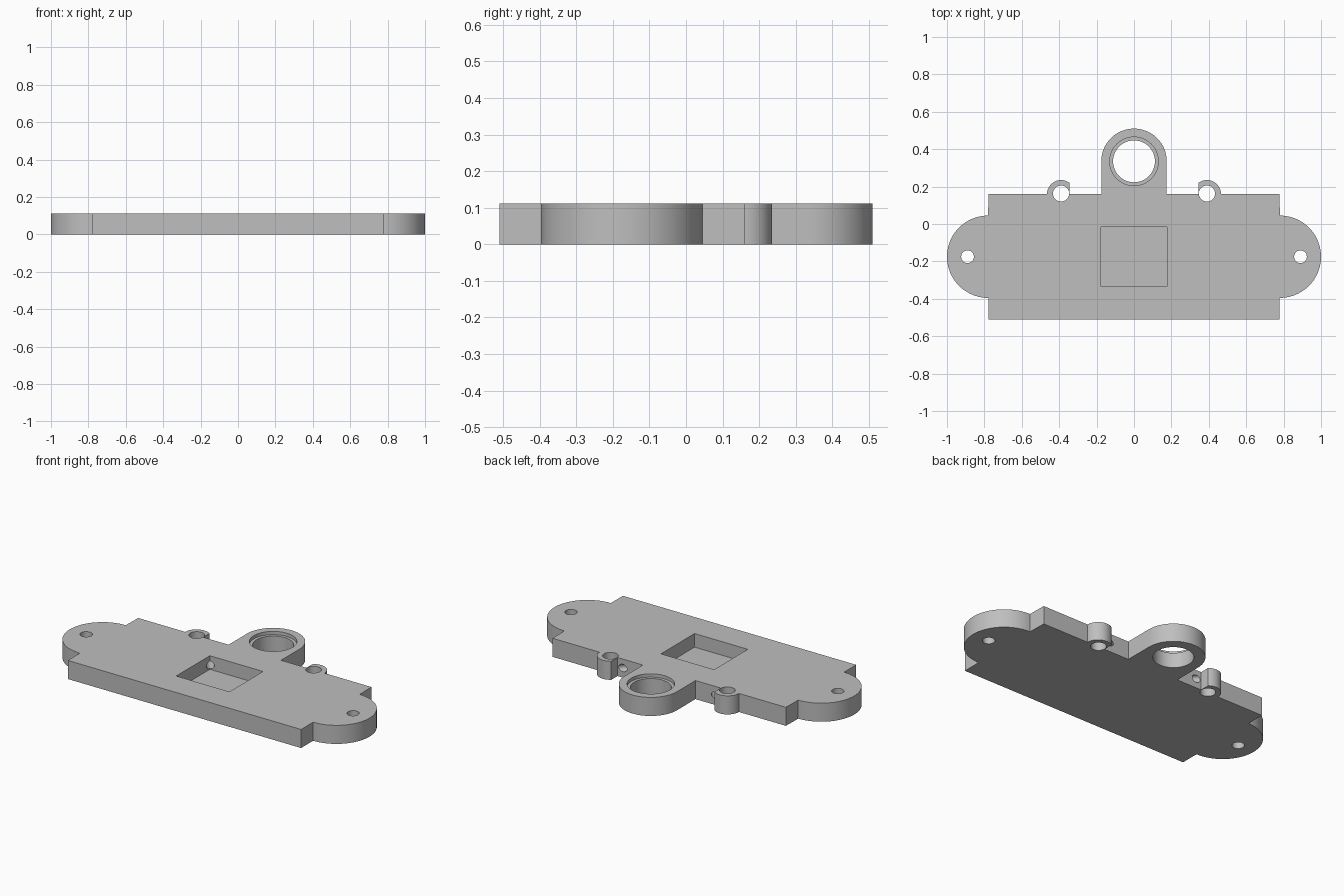
import bpy, bmesh, math
from mathutils import Vector, Matrix

cube = bpy.data.objects.get("Cube")
if cube:
    bpy.data.objects.remove(cube, do_unlink=True)

THICK = 0.112
BACK = 0.16

grey = bpy.data.materials.new("plain grey")
grey.use_nodes = True
colour = (0.52, 0.52, 0.52, 1)
grey.diffuse_color = colour
grey.node_tree.nodes["Principled BSDF"].inputs["Base Color"].default_value = colour


def make_object(name, bm):
    bmesh.ops.recalc_face_normals(bm, faces=bm.faces)
    mesh = bpy.data.meshes.new(name)
    bm.to_mesh(mesh)
    bm.free()
    mesh.materials.append(grey)
    obj = bpy.data.objects.new(name, mesh)
    bpy.context.collection.objects.link(obj)
    return obj


def arc(cx, cy, r, start, end, steps):
    angles = [math.radians(start + (end - start) * i / steps) for i in range(steps + 1)]
    return [(cx + r * math.cos(a), cy + r * math.sin(a)) for a in angles]


def cut(target, cutter):
    cutter.hide_render = True
    mod = target.modifiers.new(cutter.name, 'BOOLEAN')
    mod.operation = 'DIFFERENCE'
    mod.solver = 'EXACT'
    mod.object = cutter
    bpy.context.view_layer.objects.active = target
    bpy.ops.object.modifier_apply(modifier=mod.name)
    bpy.data.objects.remove(cutter, do_unlink=True)


def rod(name, start, end, r):
    start, end = Vector(start), Vector(end)
    axis = end - start
    turn = axis.to_track_quat('Z', 'Y').to_matrix().to_4x4()
    bm = bmesh.new()
    bmesh.ops.create_cone(bm, cap_ends=True, segments=48, radius1=r, radius2=r,
                          depth=axis.length,
                          matrix=Matrix.Translation((start + end) / 2) @ turn)
    return make_object(name, bm)


def drill(target, x, y, r, bottom=-0.05):
    cut(target, rod("drill", (x, y, bottom), (x, y, THICK + 0.05), r))


# Half outline: body, rounded ear, clipped boss, then the ring tab
half = [(0.778, -0.51), (0.778, -0.395)]
half += arc(0.78, -0.175, 0.22, -90, 90, 40)
half += [(0.778, BACK)]
half += arc(0.39, BACK, 0.075, 0, 126.9, 28)
half += [(0.345, BACK), (0.175, BACK)]
half += arc(0, 0.335, 0.175, 0, 90, 24)
outline = half + [(-x, y) for x, y in reversed(half[:-1])]

# Base plate
bm = bmesh.new()
face = bm.faces.new([bm.verts.new((x, y, 0)) for x, y in outline])
solid = bmesh.ops.extrude_face_region(bm, geom=[face])
top = [v for v in solid["geom"] if isinstance(v, bmesh.types.BMVert)]
bmesh.ops.translate(bm, verts=top, vec=(0, 0, THICK))
plate = make_object("mounting_plate", bm)

# Square pocket with a thin floor
bm = bmesh.new()
bmesh.ops.create_cube(bm, size=1, matrix=Matrix.Translation((0, -0.175, 0.13))
                      @ Matrix.Diagonal((0.355, 0.32, 0.2, 1)))
cut(plate, make_object("pocket_cutter", bm))

# Ring bore with a shallow step
drill(plate, 0, 0.335, 0.112)
drill(plate, 0, 0.335, 0.13, THICK - 0.02)

# Screw holes, boss holes and slanted wire channels
for side in (-1, 1):
    drill(plate, side * 0.89, -0.175, 0.034)
    drill(plate, side * 0.39, 0.163, 0.043)
    cut(plate, rod("channel_cutter", (side * 0.155, -0.041, 0.058),
                   (side * 0.325, 0.18, 0.058), 0.022))

# Smooth round walls, keep edges sharp
bpy.ops.object.select_all(action='DESELECT')
plate.select_set(True)
bpy.context.view_layer.objects.active = plate
bpy.ops.object.shade_smooth_by_angle(angle=math.radians(30))
